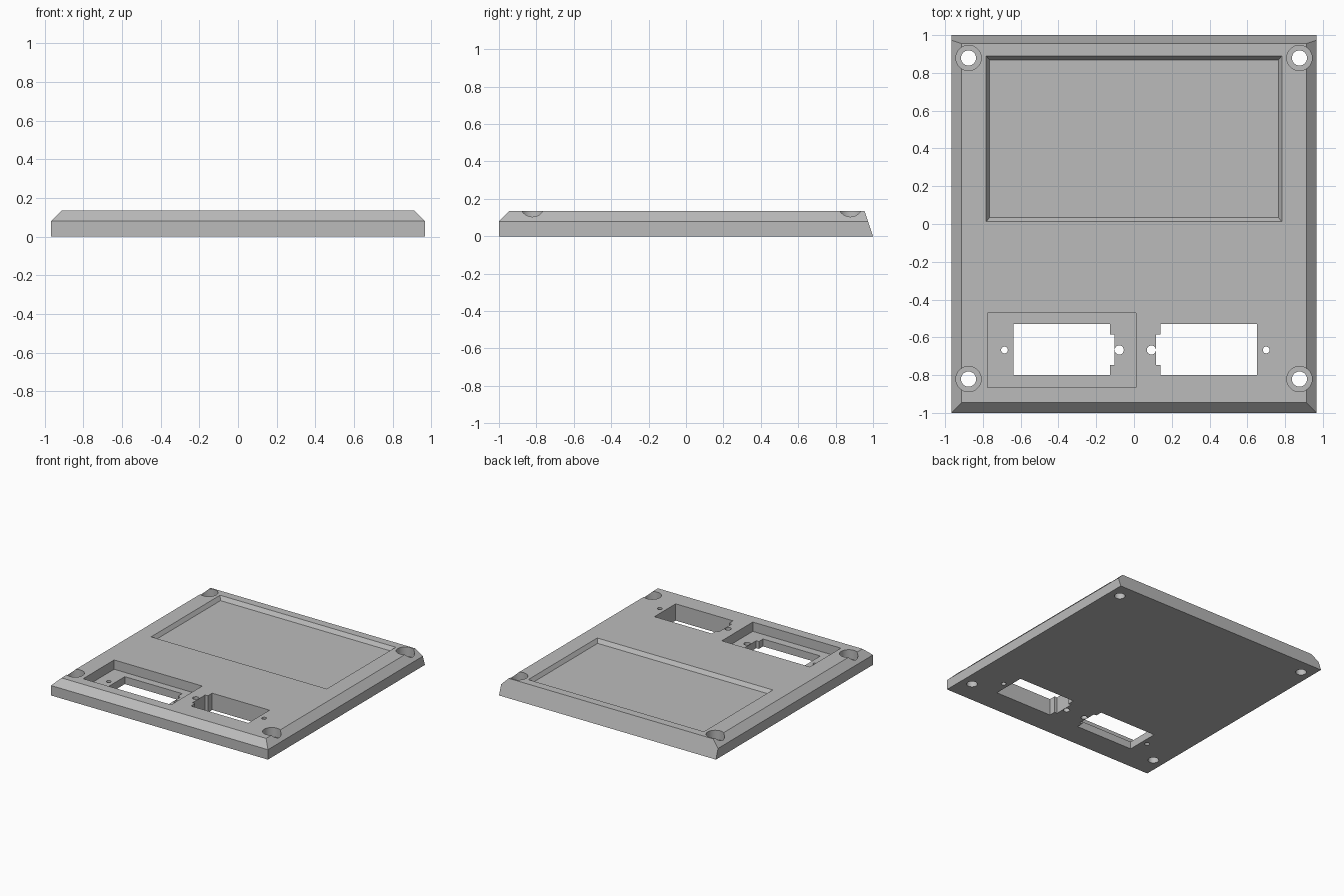
import bpy
import bmesh
from math import radians

old = bpy.data.objects.get("Cube")
if old:
    bpy.data.objects.remove(old, do_unlink=True)

TOP, LIP, FLOOR = 0.135, 0.08, 0.06   # plate top, chamfer start, pocket floor
UNDER, OVER = -0.1, 0.3               # ends of cutters that pass right through

grey = bpy.data.materials.new("plain grey")
grey.use_nodes = True
colour = (0.5, 0.5, 0.5, 1)
grey.diffuse_color = colour
grey.node_tree.nodes["Principled BSDF"].inputs["Base Color"].default_value = colour


def rect(x0, x1, y0, y1):
    return [(x0, y0), (x1, y0), (x1, y1), (x0, y1)]


def loft(name, rings):
    """Solid through stacked (outline, z) rings with equal point counts."""
    bm = bmesh.new()
    loops = [[bm.verts.new((x, y, z)) for x, y in pts] for pts, z in rings]
    n = len(loops[0])
    bm.faces.new(loops[0][::-1])
    bm.faces.new(loops[-1])
    for a, b in zip(loops, loops[1:]):
        for i in range(n):
            j = (i + 1) % n
            bm.faces.new((a[i], a[j], b[j], b[i]))
    bmesh.ops.recalc_face_normals(bm, faces=bm.faces)
    mesh = bpy.data.meshes.new(name)
    bm.to_mesh(mesh)
    bm.free()
    obj = bpy.data.objects.new(name, mesh)
    bpy.context.collection.objects.link(obj)
    return obj


def drill(name, x, y, radius, bottom):
    bpy.ops.mesh.primitive_cylinder_add(vertices=48, radius=radius, depth=OVER - bottom,
                                        location=(x, y, (OVER + bottom) / 2))
    obj = bpy.context.object
    obj.name = name
    return obj


# Plate: chamfered front and sides, leaning back edge
plate = loft("cover_plate", [
    (rect(-0.967, 0.967, -1, 1), 0),
    (rect(-0.967, 0.967, -1, 0.973), LIP),
    (rect(-0.912, 0.912, -0.945, 0.955), TOP),
])
plate.data.materials.append(grey)

cutters = []

# Shallow screen recess with sloping walls, continued above the top
cutters.append(loft("screen_recess", [
    (rect(-0.764, 0.764, 0.034, 0.868), TOP - 0.03),
    (rect(-0.783, 0.783, 0.012, 0.89), TOP),
    (rect(-0.783, 0.783, 0.012, 0.89), OVER),
]))

# Deep pocket around the right-hand socket
pocket = rect(-0.775, 0.01, -0.865, -0.47)
cutters.append(loft("socket_pocket", [(pocket, FLOOR), (pocket, OVER)]))

# Two mirrored socket openings, each with a tab and two screw holes
for side, shift in ((1, 0), (-1, 0.014)):
    outline = [(0.141, -0.80), (0.652, -0.80), (0.652, -0.53), (0.141, -0.53),
               (0.141, -0.585), (0.117, -0.585), (0.117, -0.747), (0.141, -0.747)]
    outline = [(side * x + shift, y) for x, y in outline]
    cutters.append(loft("socket_opening", [(outline, UNDER), (outline, OVER)]))
    for x, radius in ((0.092, 0.024), (0.70, 0.018)):
        cutters.append(drill("socket_screw_hole", side * x + shift, -0.667, radius, UNDER))

# Corner screws: counterbore and through hole
for x in (-0.876, 0.876):
    for y in (-0.821, 0.879):
        cutters.append(drill("corner_counterbore", x, y, 0.067, FLOOR))
        cutters.append(drill("corner_hole", x, y, 0.04, UNDER))

# Cut everything out of the plate, then drop the cutters
bpy.ops.object.select_all(action="DESELECT")
bpy.context.view_layer.objects.active = plate
plate.select_set(True)
for cutter in cutters:
    cutter.hide_render = True
    mod = plate.modifiers.new("cut", "BOOLEAN")
    mod.operation = "DIFFERENCE"
    mod.solver = "EXACT"
    mod.object = cutter
    bpy.ops.object.modifier_apply(modifier=mod.name)
for cutter in cutters:
    bpy.data.objects.remove(cutter, do_unlink=True)

bpy.ops.object.shade_smooth_by_angle(angle=radians(15))
